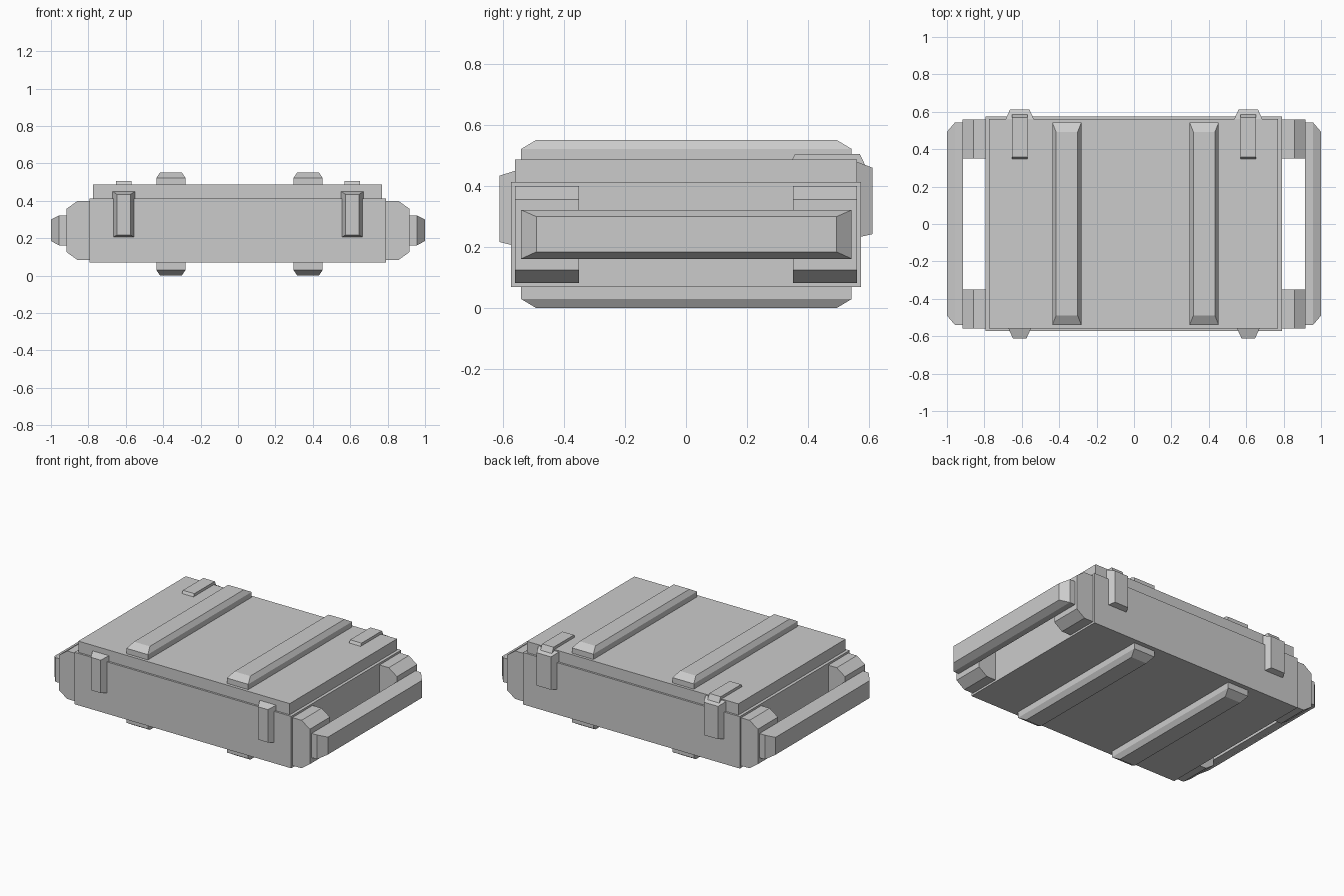
import bpy

if "Cube" in bpy.data.objects:
    bpy.data.objects.remove(bpy.data.objects["Cube"])


def mesh_object(name, rings):
    """Closed solid joining matching rings of points, capped at both ends."""
    n = len(rings[0])
    verts = [p for ring in rings for p in ring]
    faces = [tuple(range(n)), tuple(range(len(verts) - n, len(verts)))]
    for k in range(len(rings) - 1):
        for i in range(n):
            j = (i + 1) % n
            faces.append((k * n + i, k * n + j, (k + 1) * n + j, (k + 1) * n + i))
    mesh = bpy.data.meshes.new(name)
    mesh.from_pydata(verts, [], faces)
    obj = bpy.data.objects.new(name, mesh)
    bpy.context.collection.objects.link(obj)
    # consistent outward normals
    import bmesh
    bm = bmesh.new()
    bm.from_mesh(mesh)
    bmesh.ops.recalc_face_normals(bm, faces=bm.faces)
    bm.to_mesh(mesh)
    bm.free()
    return obj


def loft(name, axis, sections):
    """Rectangles (depth, a0, a1, b0, b1) stacked along an axis; a, b are the other axes in order."""
    rings = []
    for d, a0, a1, b0, b1 in sections:
        ring = []
        for a, b in ((a0, b0), (a1, b0), (a1, b1), (a0, b1)):
            p = [a, b]
            p.insert(axis, d)
            ring.append(p)
        rings.append(ring)
    return mesh_object(name, rings)


X, Y, Z = 0, 1, 2

# case body and lid
loft("case_body", Z, [(0.07, -0.795, 0.79, -0.573, 0.574), (0.413, -0.795, 0.79, -0.573, 0.574)])
loft("lid", Z, [(0.413, -0.775, 0.77, -0.56, 0.561), (0.487, -0.775, 0.77, -0.56, 0.561)])

# bevelled skids under the body and ribs on the lid
for side, cx in (("left", -0.359), ("right", 0.375)):
    for part, zs in (("lid_rib", (0.48, 0.522, 0.552)), ("skid", (0.08, 0.03, 0.0))):
        full = (cx - 0.078, cx + 0.078, -0.54, 0.543)
        tip = (cx - 0.058, cx + 0.058, -0.49, 0.493)
        loft(f"{part}_{side}", Z, [(zs[0], *full), (zs[1], *full), (zs[2], *tip)])

for side, s in (("left", -1), ("right", 1)):
    # carrying handle bars, bevelled on the outside
    full = (-0.54, 0.543, 0.162, 0.322)
    loft(f"handle_bar_{side}", X, [(s * 0.915, *full), (s * 0.957, *full),
                                   (s * 1.0, -0.49, 0.493, 0.185, 0.30)])
    # chamfered end brackets
    profile = [(0.785, 0.083), (0.857, 0.083), (0.917, 0.126),
               (0.917, 0.357), (0.857, 0.40), (0.785, 0.40)]
    for end, y0, y1 in (("front", -0.56, -0.35), ("back", 0.35, 0.56)):
        mesh_object(f"handle_bracket_{end}_{side}",
                    [[(s * x, y, z) for x, z in profile] for y in (y0, y1)])

    # front latches
    cx = s * 0.611
    loft(f"front_latch_{side}", Y, [(-0.555, cx - 0.062, cx + 0.062, 0.203, 0.452),
                                    (-0.612, cx - 0.036, cx + 0.036, 0.217, 0.434)])
    # back hinges with their straps on the lid
    loft(f"hinge_{side}", Y, [(0.555, cx - 0.078, cx + 0.078, 0.23, 0.482),
                              (0.612, cx - 0.052, cx + 0.052, 0.243, 0.46)])
    strap = [(0.347, 0.485), (0.357, 0.505), (0.57, 0.505), (0.588, 0.467), (0.55, 0.467)]
    mesh_object(f"hinge_strap_{side}",
                [[(x, y, z) for y, z in strap] for x in (cx - 0.042, cx + 0.042)])
